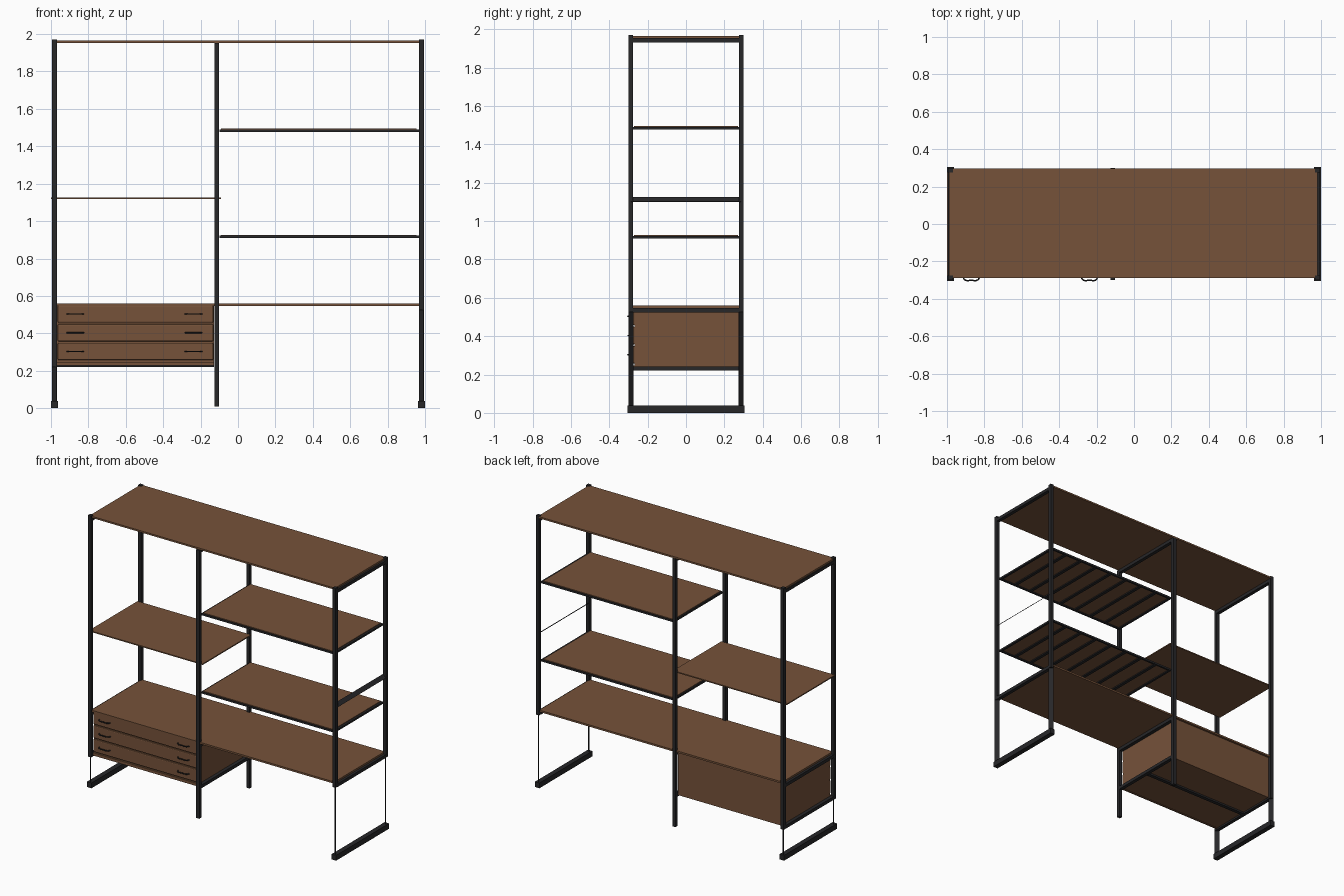
import bpy
import math
from mathutils import Matrix

cube = bpy.data.objects.get("Cube")
if cube:
    bpy.data.objects.remove(cube, do_unlink=True)


def material(name, color):
    m = bpy.data.materials.new(name)
    m.use_nodes = True
    m.diffuse_color = (*color, 1)
    bsdf = next(n for n in m.node_tree.nodes if n.type == 'BSDF_PRINCIPLED')
    bsdf.inputs["Base Color"].default_value = (*color, 1)
    bsdf.inputs["Roughness"].default_value = 0.6
    return m


WOOD = material("walnut brown", (0.18, 0.085, 0.042))
METAL = material("black metal", (0.02, 0.02, 0.022))


def box(name, mat, x, y, z):
    """Box from (min, max) ranges on each axis."""
    bpy.ops.mesh.primitive_cube_add(size=1)
    ob = bpy.context.object
    ob.name = name
    ranges = (x, y, z)
    size = [b - a for a, b in ranges]
    centre = [(a + b) / 2 for a, b in ranges]
    ob.data.transform(Matrix.Translation(centre) @ Matrix.Diagonal((*size, 1)))
    ob.data.materials.append(mat)
    return ob


def strip(name, length, centre, axis, angle):
    """Thin flat bar along an axis, turned about that axis."""
    thin, wide = 0.002, 0.034
    size = (wide, thin, length) if axis == 'Z' else (wide, length, thin)
    bpy.ops.mesh.primitive_cube_add(size=1)
    ob = bpy.context.object
    ob.name = name
    ob.data.transform(Matrix.Translation(centre)
                      @ Matrix.Rotation(math.radians(angle), 4, axis)
                      @ Matrix.Diagonal((*size, 1)))
    ob.data.materials.append(METAL)


END = 0.981      # end frame centre
MID = -0.113     # middle frame centre
HALF = 0.0125    # half of the post width
POST_Y = 0.2875


def cross_bar(name, x, z):
    box(name, METAL, (x - HALF, x + HALF), (-POST_Y + HALF, POST_Y - HALF), z)


# End frames: posts, slim lower legs, feet and cross bars
for side, x, joint in (("left", END, 0.525), ("right", -END, 0.22)):
    for place, y in (("front", -POST_Y), ("back", POST_Y)):
        box(f"{side}_{place}_post", METAL, (x - HALF, x + HALF),
            (y - HALF, y + HALF), (joint, 1.97))
        strip(f"{side}_{place}_leg", joint - 0.03, (x, y, (joint + 0.03) / 2), 'Z', -45)
    box(f"{side}_foot", METAL, (x - 0.018, x + 0.018), (-0.304, 0.304), (0, 0.038))
    cross_bar(f"{side}_top_bar", x, (1.93, 1.953))
    cross_bar(f"{side}_lower_bar", x, (0.523, 0.546))
strip("left_side_brace", 2 * POST_Y, (END, 0, 1.112), 'Y', 45)

# Middle frame
for place, y in (("front", -POST_Y), ("back", POST_Y)):
    box(f"middle_{place}_post", METAL, (MID - HALF, MID + HALF),
        (y - HALF, y + HALF), (0.008, 1.953))
cross_bar("middle_top_bar", MID, (1.93, 1.953))
cross_bar("middle_lower_bar", MID, (0.523, 0.546))
for x in (MID, -END):
    cross_bar("cabinet_support_bar", x, (0.22, 0.243))

# Plain wooden shelves
box("top_shelf", WOOD, (-0.988, 0.98), (-0.29, 0.298), (1.953, 1.965))
box("long_lower_shelf", WOOD, (-0.975, 0.975), (-0.29, 0.29), (0.546, 0.559))
box("small_right_shelf", WOOD, (-1.0, -0.09), (-0.277, 0.277), (1.117, 1.125))

# Ribbed shelves with a dark metal rim
X0, X1, DEPTH = -0.1, 0.97, 0.278
for z in (0.915, 1.482):
    box("ribbed_shelf_board", WOOD, (X0 + 0.01, X1 - 0.015),
        (-DEPTH + 0.006, DEPTH - 0.006), (z + 0.002, z + 0.012))
    for y in (-DEPTH, DEPTH - 0.014):
        box("shelf_long_rim", METAL, (X0, X1), (y, y + 0.014), (z - 0.006, z + 0.007))
    for x in (X0, X1 - 0.016):
        box("shelf_end_rim", METAL, (x, x + 0.016), (-DEPTH, DEPTH), (z - 0.006, z + 0.007))
    for i in range(1, 8):
        x = X0 + (X1 - X0) * i / 8
        box("shelf_rib", METAL, (x - 0.011, x + 0.011), (-DEPTH, DEPTH), (z - 0.006, z + 0.003))

# Drawer cabinet
CX0, CX1 = -0.968, -0.128
box("cabinet_body", WOOD, (CX0, CX1), (-0.268, 0.275), (0.232, 0.546))
box("cabinet_base_trim", WOOD, (CX0, CX1), (-0.28, -0.268), (0.228, 0.248))
box("cabinet_rail", METAL, (CX0, CX1), (-0.013, 0.013), (0.22, 0.232))


def handle(x, z):
    curve = bpy.data.curves.new("drawer_handle", 'CURVE')
    curve.dimensions = '3D'
    curve.bevel_depth = 0.004
    curve.bevel_resolution = 1
    curve.resolution_u = 4
    curve.use_fill_caps = True
    spline = curve.splines.new('BEZIER')
    path = ((-0.046, -0.278), (-0.034, -0.299), (0, -0.301), (0.034, -0.299), (0.046, -0.278))
    spline.bezier_points.add(len(path) - 1)
    for point, (dx, y) in zip(spline.bezier_points, path):
        point.co = (x + dx, y, z)
        point.handle_left_type = point.handle_right_type = 'AUTO'
    curve.materials.append(METAL)
    ob = bpy.data.objects.new("drawer_handle", curve)
    bpy.context.collection.objects.link(ob)


# Drawer fronts with softened edges and two handles each
for i in range(3):
    z = 0.303 + 0.1 * i
    front = box("drawer_front", WOOD, (CX0 + 0.004, CX1 - 0.004),
                (-0.283, -0.266), (z - 0.046, z + 0.046))
    bevel = front.modifiers.new("soft_edge", 'BEVEL')
    bevel.width = 0.006
    bevel.segments = 2
    for x in (-0.87, -0.238):
        handle(x, z)
